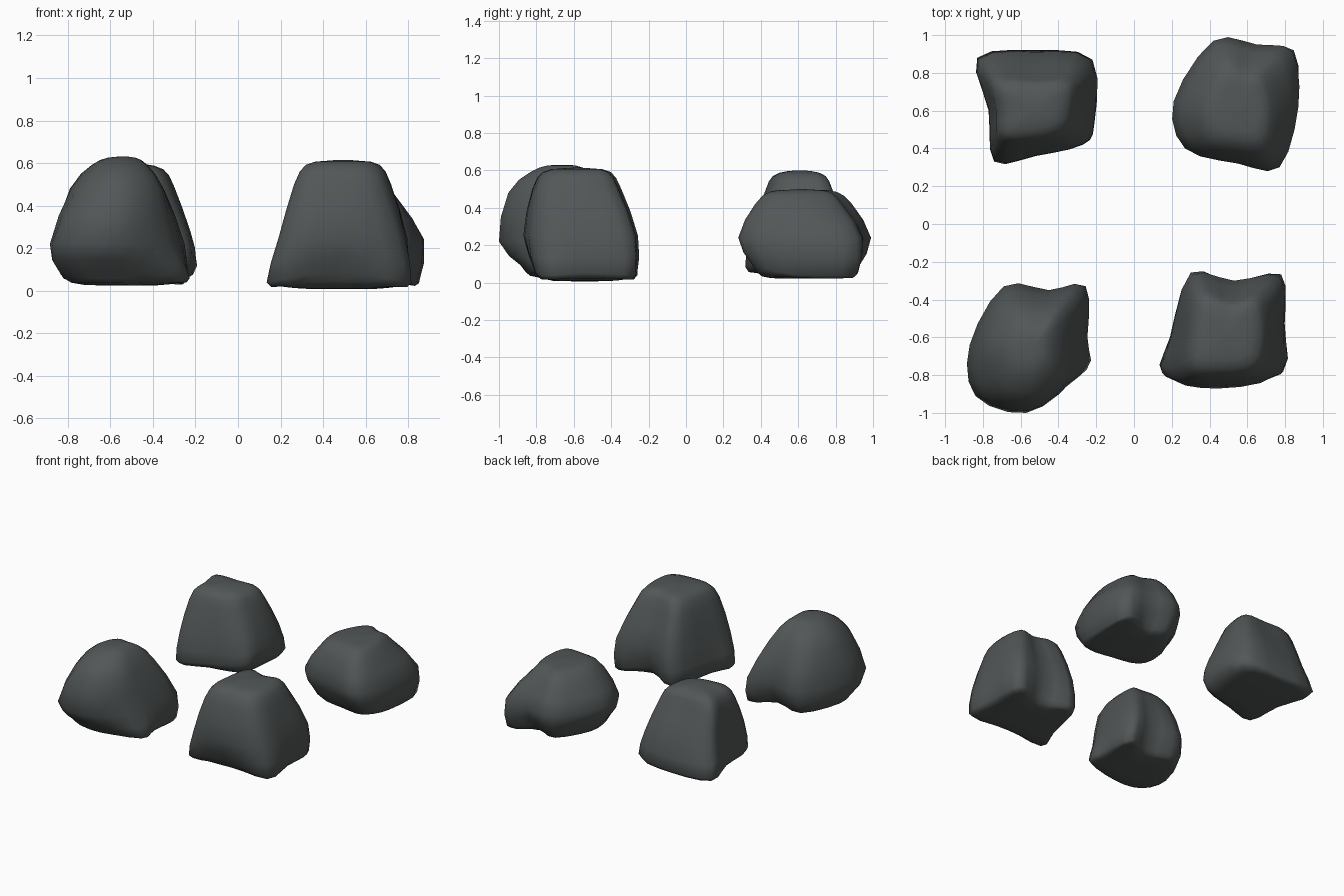
import bpy
import bmesh
from mathutils import Vector

default_cube = bpy.data.objects.get("Cube")
if default_cube:
    bpy.data.objects.remove(default_cube, do_unlink=True)

# Single dark stone colour
stone = bpy.data.materials.new("dark_stone")
stone.use_nodes = True
stone_colour = (0.085, 0.095, 0.095, 1.0)
stone.diffuse_color = stone_colour
shader = stone.node_tree.nodes["Principled BSDF"]
shader.inputs["Base Color"].default_value = stone_colour
shader.inputs["Roughness"].default_value = 0.9


def spline_point(before, start, end, after, t):
    """Point on a smooth curve that passes through start and end."""
    return 0.5 * (2 * start + (end - before) * t
                  + (2 * before - 5 * start + 4 * end - after) * t ** 2
                  + (3 * start - before - 3 * end + after) * t ** 3)


def smooth_loop(points, steps):
    """Refine a closed outline."""
    count = len(points)
    return [spline_point(points[i - 1], points[i], points[(i + 1) % count],
                         points[(i + 2) % count], step / steps)
            for i in range(count) for step in range(steps)]


def smooth_path(points, steps):
    """Refine an open path."""
    padded = [points[0]] + points + [points[-1]]
    result = [spline_point(*padded[i:i + 4], step / steps)
              for i in range(len(points) - 1) for step in range(steps)]
    return result + [points[-1]]


def outline(pairs, height):
    """Outline in hundredths of a unit, placed at a height."""
    return [Vector((x / 100, y / 100, height)) for x, y in pairs]


def shrink(ring, factor, height):
    """Copy of an outline pulled toward its middle."""
    centre = sum(ring, Vector()) / len(ring)
    result = [centre.lerp(point, factor) for point in ring]
    for point in result:
        point.z = height
    return result


def make_rock(name, foot, foot_heights, waist, upper, heights, crown, top, floor):
    """Loft a boulder through its outlines and close both ends."""
    foot = outline(foot, 0)
    for point, height in zip(foot, foot_heights):
        point.z = height / 100
    waist, upper = (outline(pairs, height) for pairs, height
                    in zip((waist, upper), heights))
    crown_factor, crown_height = crown
    rings = [shrink(foot, 0.04, floor),
             shrink(foot, 0.45, floor),
             shrink(foot, 0.82, floor + 0.012),
             foot, waist, upper,
             shrink(upper, crown_factor, crown_height),
             shrink(upper, crown_factor * 0.5, top - 0.005),
             shrink(upper, 0.04, top)]
    loops = [smooth_loop(ring, 3) for ring in rings]
    columns = [smooth_path(list(column), 2) for column in zip(*loops)]

    bm = bmesh.new()
    grid = [[bm.verts.new(point) for point in column] for column in columns]
    for i, column in enumerate(grid):
        following = grid[(i + 1) % len(grid)]
        for j in range(len(column) - 1):
            bm.faces.new((column[j], following[j],
                          following[j + 1], column[j + 1]))
    bm.faces.new([column[-1] for column in grid])
    bm.faces.new([column[0] for column in reversed(grid)])
    bmesh.ops.recalc_face_normals(bm, faces=bm.faces)
    for face in bm.faces:
        face.smooth = True
    mesh = bpy.data.meshes.new(name)
    bm.to_mesh(mesh)
    bm.free()
    mesh.materials.append(stone)
    rock = bpy.data.objects.new(name, mesh)
    bpy.context.collection.objects.link(rock)
    return rock


# Rounded boulder with a peaked top
make_rock(
    "front_right_rock",
    [(-78, -84), (-55, -88), (-25, -77), (-25, -60),
     (-26, -35), (-45, -41), (-68, -37), (-84, -64)],
    (9, 9, 6, 6, 4, 7, 6, 9),
    [(-84, -91), (-57, -100), (-33, -83), (-26, -60),
     (-27, -33), (-45, -35), (-69, -33), (-87, -64)],
    [(-72, -89), (-54, -95), (-38, -83), (-35, -64),
     (-37, -45), (-48, -43), (-67, -43), (-79, -65)],
    (0.22, 0.48), (0.6, 0.59), 0.63, 0.025)

# Tall block with a flat top and spread feet
make_rock(
    "front_left_rock",
    [(15, -79), (46, -80), (79, -78), (79, -52),
     (77, -27), (53, -34), (30, -26), (19, -60)],
    (4, 9, 4, 5, 4, 7, 4, 5),
    [(21, -82), (46, -87), (75, -80), (79, -54),
     (77, -28), (53, -30), (31, -27), (22, -58)],
    [(28, -79), (47, -82), (67, -78), (72, -59),
     (68, -37), (52, -39), (34, -35), (28, -58)],
    (0.25, 0.5), (0.76, 0.592), 0.615, 0.008)

# Tapered block with a wide flat back
make_rock(
    "back_right_rock",
    [(-74, 33), (-52, 36), (-27, 42), (-21, 53),
     (-22, 87), (-52, 92), (-83, 88), (-77, 60)],
    (8, 10, 13, 15, 10, 7, 8, 8),
    [(-73, 36), (-51, 38), (-30, 43), (-23, 55),
     (-26, 85), (-52, 88), (-78, 83), (-75, 60)],
    [(-71, 44), (-52, 43), (-36, 48), (-31, 60),
     (-32, 77), (-52, 78), (-74, 77), (-73, 60)],
    (0.28, 0.49), (0.78, 0.57), 0.6, 0.04)

# Low, wide boulder with a notched back
make_rock(
    "back_left_rock",
    [(31, 44), (55, 38), (77, 37), (84, 60),
     (83, 91), (62, 87), (44, 92), (27, 64)],
    (11, 10, 9, 4, 4, 8, 9, 11),
    [(27, 40), (55, 32), (77, 30), (87, 62),
     (84, 91), (65, 95), (42, 97), (21, 65)],
    [(37, 43), (55, 38), (71, 39), (76, 60),
     (71, 81), (60, 84), (46, 88), (32, 63)],
    (0.24, 0.42), (0.7, 0.485), 0.5, 0.022)
